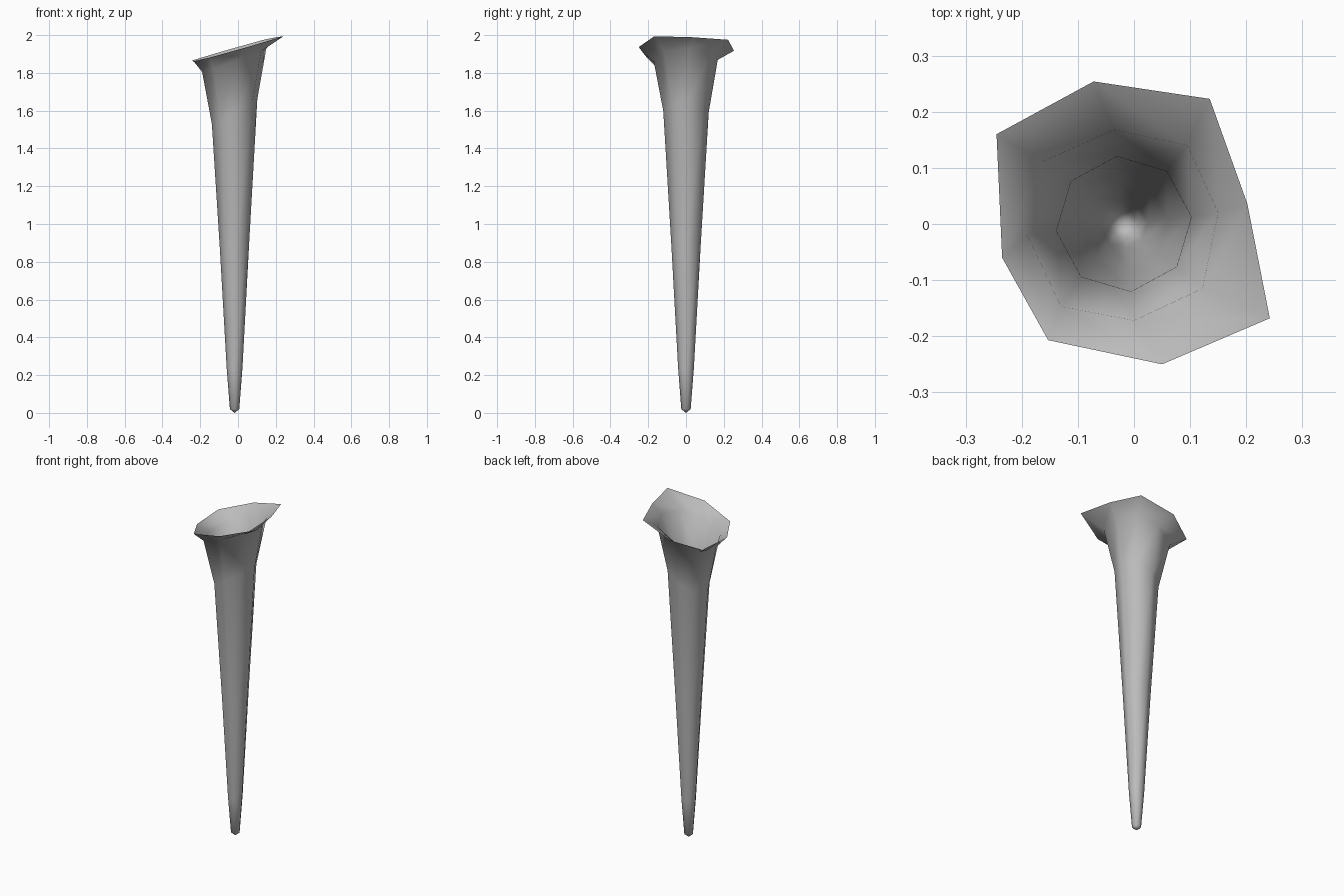
import bpy, bmesh, math

cube = bpy.data.objects.get("Cube")
if cube:
    bpy.data.objects.remove(cube, do_unlink=True)

SIDES = 8
AXIS_X = -0.018

# One plain grey material
grey = bpy.data.materials.new("plain_grey")
grey.use_nodes = True
colour = (0.5, 0.5, 0.5, 1)
grey.diffuse_color = colour
grey.node_tree.nodes["Principled BSDF"].inputs["Base Color"].default_value = colour


def octagon(radius):
    """Slightly turned octagon around the horn's axis."""
    angles = [math.radians(6) + math.tau * i / SIDES for i in range(SIDES)]
    return [(AXIS_X + radius * math.cos(a), radius * math.sin(a)) for a in angles]


# Uneven flared lip and throat, counterclockwise from the +x side
lip = [(0.202, 0.036), (0.135, 0.223), (-0.072, 0.254), (-0.245, 0.16),
       (-0.235, -0.06), (-0.153, -0.207), (0.05, -0.25), (0.242, -0.168)]
throat = [(0.15, 0.02), (0.095, 0.14), (-0.035, 0.168), (-0.165, 0.11),
          (-0.19, -0.02), (-0.13, -0.147), (0, -0.172), (0.122, -0.115)]

# Sections from tip to lip: outline, height on the axis, slope in x, slope in y
sections = [
    (octagon(0.025), 0.02, 0, 0),
    (octagon(0.042), 0.24, 0.1, 0),
    (octagon(0.078), 0.89, 0.3, 0),
    (octagon(0.121), 1.605, 0.54, 0.03),
    (throat, 1.875, 0.36, 0.04),
    (lip, 1.93, 0.285, 0.03),
]

# Open hollow horn: bridge the sections and close the tip
bm = bmesh.new()
rings = [[bm.verts.new((x, y, z + sx * x + sy * y)) for x, y in outline]
         for outline, z, sx, sy in sections]
for low, high in zip(rings, rings[1:]):
    for i in range(SIDES):
        j = (i + 1) % SIDES
        bm.faces.new((low[i], low[j], high[j], high[i]))
tip = bm.verts.new((AXIS_X, 0, 0))
for i in range(SIDES):
    bm.faces.new((tip, rings[0][(i + 1) % SIDES], rings[0][i]))
for face in bm.faces:
    face.smooth = True

mesh = bpy.data.meshes.new("hollow_horn")
bm.to_mesh(mesh)
bm.free()
mesh.materials.append(grey)
horn = bpy.data.objects.new("hollow_horn", mesh)
bpy.context.collection.objects.link(horn)
